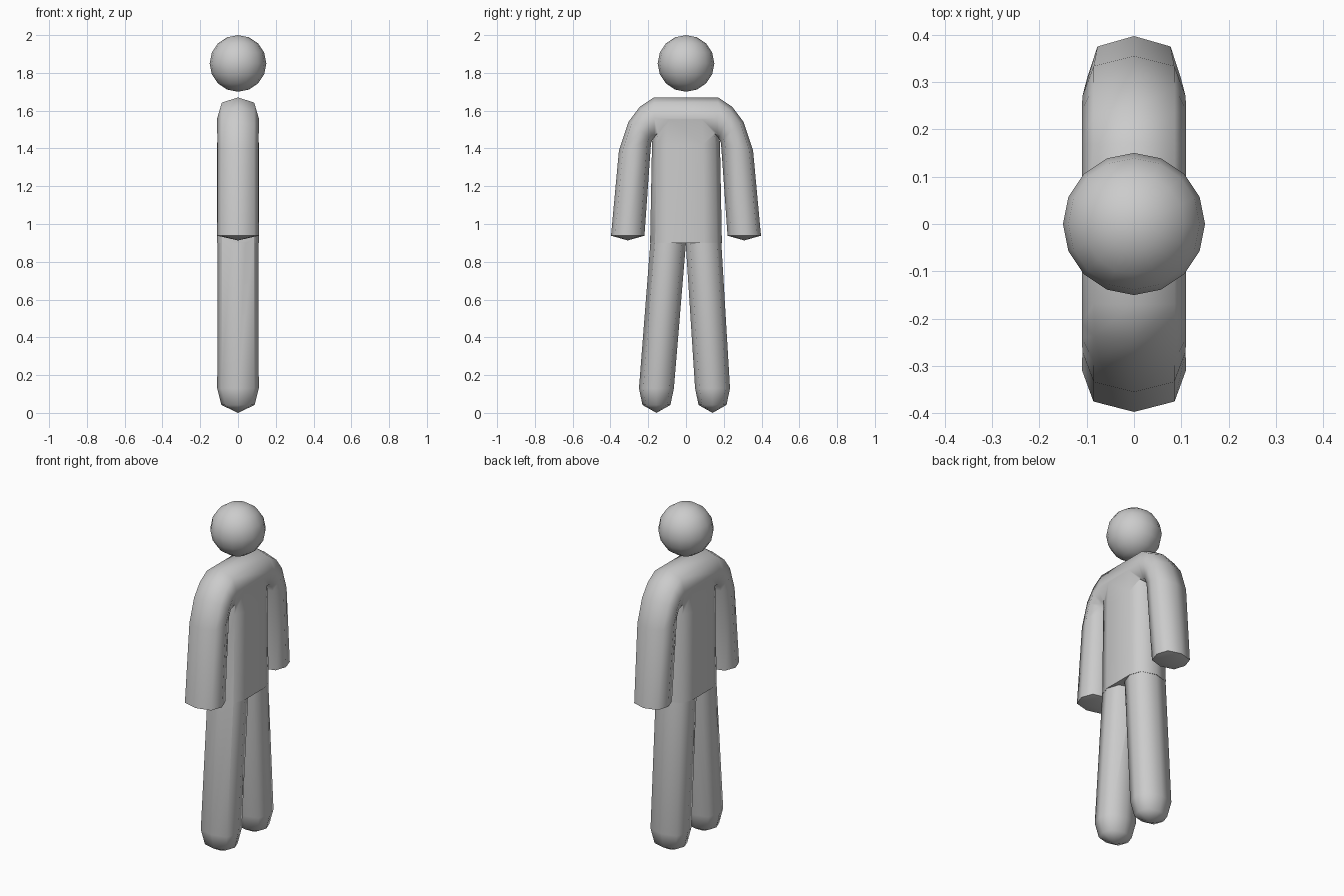
import bpy, bmesh
from math import radians

if "Cube" in bpy.data.objects:
    bpy.data.objects.remove(bpy.data.objects["Cube"])

# cross-sections: (across, depth) factors
OCT = [(1, 0), (.75, .78), (0, 1), (-.75, .78), (-1, 0), (-.75, -.78), (0, -1), (.75, -.78)]
SLAB = [(1, 0), (.86, .78), (.5, 1), (-.5, 1), (-.86, .78),
        (-1, 0), (-.86, -.78), (-.5, -1), (.5, -1), (.86, -.78)]


def loft(name, profile, sections):
    """Skin rings, each spanning two (y, z) points with half depth w in x."""
    bm = bmesh.new()
    rings = []
    for (ya, za), (yb, zb), w in sections:
        cy, cz, dy, dz = (ya + yb) / 2, (za + zb) / 2, (ya - yb) / 2, (za - zb) / 2
        rings.append([bm.verts.new((d * w, cy + a * dy, cz + a * dz)) for a, d in profile])
    n = len(profile)
    for r, s in zip(rings, rings[1:]):
        for i in range(n):
            j = (i + 1) % n
            bm.faces.new((r[i], r[j], s[j], s[i]))
    bm.faces.new(rings[0])
    bm.faces.new(rings[-1])
    bmesh.ops.remove_doubles(bm, verts=bm.verts, dist=1e-4)
    bmesh.ops.dissolve_degenerate(bm, edges=bm.edges, dist=1e-5)
    bmesh.ops.recalc_face_normals(bm, faces=bm.faces)
    me = bpy.data.meshes.new(name)
    bm.to_mesh(me)
    bm.free()
    ob = bpy.data.objects.new(name, me)
    bpy.context.collection.objects.link(ob)
    return ob


def smooth(ob):
    bpy.ops.object.select_all(action='DESELECT')
    ob.select_set(True)
    bpy.context.view_layer.objects.active = ob
    bpy.ops.object.shade_smooth_by_angle(angle=radians(60))


# torso
body = loft("body", SLAB, [
    ((.19, .90), (-.19, .90), .11),
    ((.18, 1.42), (-.18, 1.42), .11),
    ((.17, 1.56), (-.17, 1.56), .108)])


# arms and shoulders: one tube from hand to hand
def arm(side, w):
    pts = [((.308, .913), (.308, .913), 0),
           ((.397, .938), (.220, .938), w),
           ((.355, 1.39), (.185, 1.43), .109),
           ((.305, 1.54), (.178, 1.445), .11),
           ((.245, 1.62), (.172, 1.45), .11),
           ((.170, 1.67), (.165, 1.45), .11)]
    return [((side * a[0], a[1]), (side * b[0], b[1]), d) for a, b, d in pts]


parts = [loft("arms", OCT, arm(-1, .11) + arm(1, .099)[::-1])]


# legs with rounded feet
def leg(name, side, outer, inner):
    mid, half = (outer + inner) / 2, (outer - inner) / 2
    rows = [(mid, mid, 0, 0),
            (mid + half * .8, mid - half * .8, .042, .088),
            (outer, inner, .13, .11),
            (.181, -.008, 1.0, .108)]
    return loft(name, OCT, [((side * a, z), (side * b, z), w) for a, b, z, w in rows])


parts.append(leg("left_leg", -1, .249, .064))
parts.append(leg("right_leg", 1, .233, .048))

# fuse into one skin
for p in parts:
    mod = body.modifiers.new("fuse", 'BOOLEAN')
    mod.operation, mod.solver, mod.object = 'UNION', 'EXACT', p
    bpy.context.view_layer.objects.active = body
    bpy.ops.object.modifier_apply(modifier=mod.name)
for p in parts:
    bpy.data.objects.remove(p)
smooth(body)

# head
bpy.ops.mesh.primitive_uv_sphere_add(segments=16, ring_count=8, radius=.15, location=(0, 0, 1.85))
head = bpy.context.object
head.name = "head"
smooth(head)
